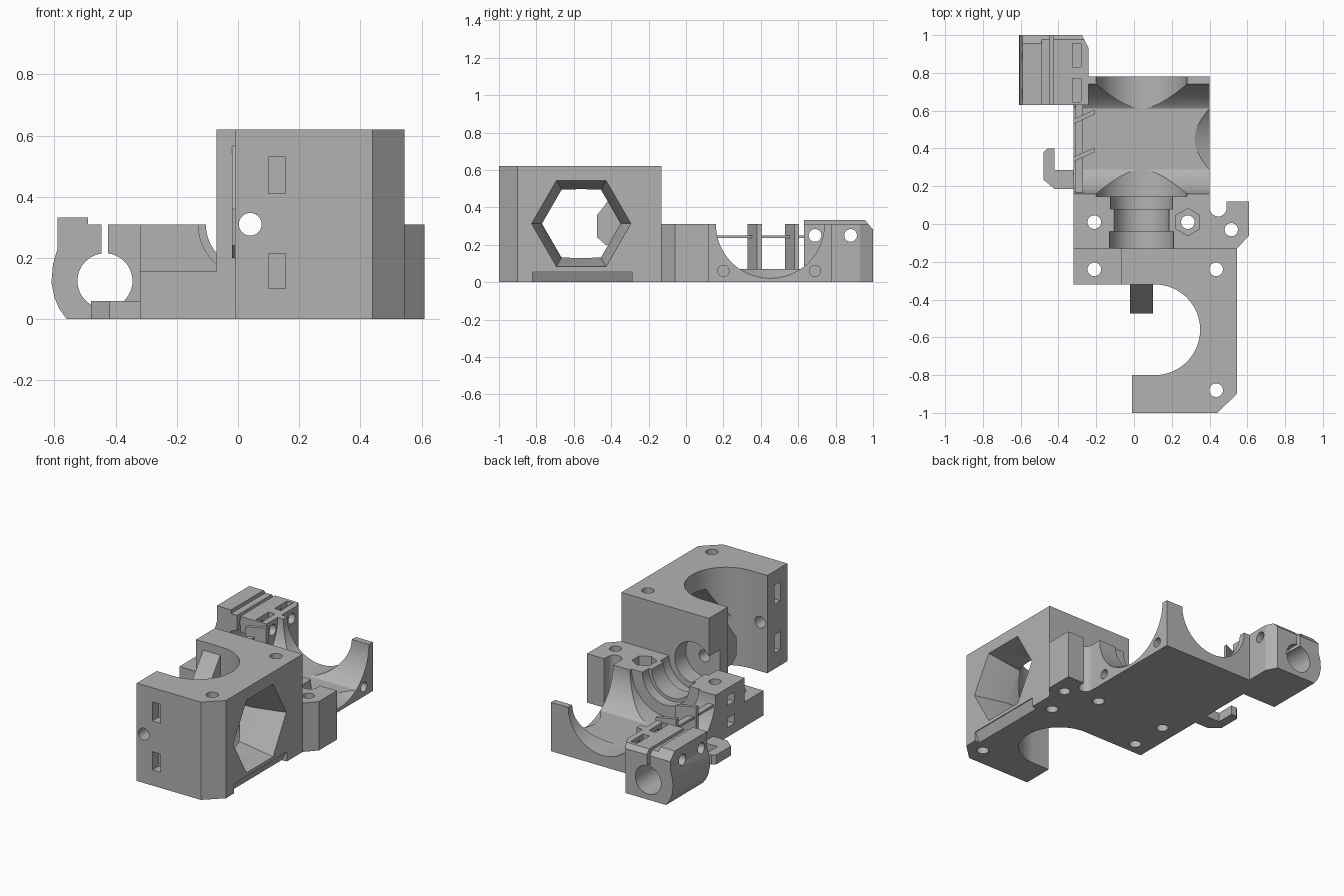
import bpy, bmesh, math

old = bpy.data.objects.get("Cube")
if old:
    bpy.data.objects.remove(old, do_unlink=True)

grey = bpy.data.materials.new("plain_grey")
grey.use_nodes = True
grey.diffuse_color = (0.45, 0.45, 0.45, 1)
grey.node_tree.nodes["Principled BSDF"].inputs["Base Color"].default_value = (0.45, 0.45, 0.45, 1)


def prism(name, axis, pts, a, b, end=None):
    """Solid between two planes on an axis, with an optional different end outline."""
    place = {"x": lambda p, t: (t, p[0], p[1]),
             "y": lambda p, t: (p[0], t, p[1]),
             "z": lambda p, t: (p[0], p[1], t)}[axis]
    bm = bmesh.new()
    lo = [bm.verts.new(place(p, a)) for p in pts]
    hi = [bm.verts.new(place(p, b)) for p in (end or pts)]
    bm.faces.new(lo)
    bm.faces.new(hi)
    for i in range(len(lo)):
        j = (i + 1) % len(lo)
        bm.faces.new((lo[i], lo[j], hi[j], hi[i]))
    bmesh.ops.recalc_face_normals(bm, faces=bm.faces)
    mesh = bpy.data.meshes.new(name)
    bm.to_mesh(mesh)
    bm.free()
    ob = bpy.data.objects.new(name, mesh)
    mesh.materials.append(grey)
    bpy.context.collection.objects.link(ob)
    return ob


def arc(u, v, r, start=0, stop=360, n=48):
    full = abs(stop - start) == 360
    steps = n if full else n + 1
    angles = [math.radians(start + (stop - start) * i / n) for i in range(steps)]
    return [(u + r * math.cos(t), v + r * math.sin(t)) for t in angles]


def box(name, x0, x1, y0, y1, z0, z1):
    return prism(name, "z", [(x0, y0), (x1, y0), (x1, y1), (x0, y1)], z0, z1)


def drill(axis, u, v, r, a, b, n=32):
    return prism("cutter", axis, arc(u, v, r, n=n), a, b)


def cut(ob, cutters):
    for c in cutters:
        c.hide_render = True
        mod = ob.modifiers.new("cut", "BOOLEAN")
        mod.operation, mod.solver, mod.object = "DIFFERENCE", "EXACT", c
        bpy.context.view_layer.objects.active = ob
        bpy.ops.object.modifier_apply(modifier=mod.name)
        bpy.data.objects.remove(c, do_unlink=True)


AX, AZ = 0.04, 0.31   # main axis along y
SY = 0.45             # centre of the crosswise saddle

# Tall mount with a round bay open to the side
bay = arc(0.11, -0.56, 0.24, 90, -90)
tall = prism("tall_mount", "z", [(-0.01, -1), (0.44, -1), (0.545, -0.9), (0.545, -0.13),
             (-0.07, -0.13), (-0.07, -0.32)] + bay + [(-0.01, -0.8)], 0, 0.62)
hexes = [arc(-0.56, 0.313, r, n=6) for r in (0.266, 0.21)]
cuts = [prism("cutter", "x", hexes[0], 0.546, 0.34, hexes[1]),
        prism("cutter", "x", hexes[1], 0.345, 0.12),
        prism("cutter", "y", [(0.5, -0.02), (0.6, -0.02), (0.6, 0.06), (0.54, 0.06)], -0.82, -0.29),
        drill("y", AX, AZ, 0.037, -1.1, 0),
        drill("y", AX, AZ, 0.13, -0.24, -0.1)]
for y in (-0.24, -0.88):
    cuts.append(drill("z", 0.435, y, 0.036, -0.1, 0.7))
for z0, z1 in ((0.1, 0.215), (0.41, 0.53)):
    cuts.append(box("cutter", 0.1, 0.155, -1.1, -0.94, z0, z1))
    cuts.append(box("cutter", -0.1, 0.08, -0.93, -0.87, z0, z1))
cut(tall, cuts)

# Sloped guide nose inside the bay
nose = prism("guide_nose", "x", [(-0.31, 0.2), (-0.43, 0.2), (-0.475, 0.24), (-0.475, 0.36),
             (-0.45, 0.39), (-0.31, 0.58)], -0.02, 0.1)
cut(nose, [drill("y", AX, AZ, 0.037, -0.6, -0.2)])

# Low ledge beside the tall mount
ledge = box("side_ledge", -0.32, -0.01, -0.32, -0.13, 0, 0.157)
cut(ledge, [drill("z", -0.21, -0.24, 0.036, -0.1, 0.3)])

# Base body with saddle and stepped bore
base = prism("base_body", "z", [(-0.32, -0.13), (0.4, -0.13), (0.4, 0.78), (-0.24, 0.78),
             (-0.24, 0.63), (-0.32, 0.63)], 0, AZ)
saddle = [(y, max(z, 0.07)) for y, z in arc(SY, AZ, 0.29, 180, 360, 64)]
saddle += [(SY + 0.29, 0.5), (SY - 0.29, 0.5)]
cuts = [prism("cutter", "x", saddle, -0.4, 0.5),
        prism("cutter", "x", arc(SY, AZ, 0.23), 0.305, 0.41, arc(SY, AZ, 0.296)),
        drill("y", AX, AZ, 0.24, 0.145, 0.9, 64)]
for r, y0, y1 in ((0.17, -0.2, -0.04), (0.145, -0.06, 0.1), (0.165, 0.08, 0.2)):
    cuts.append(drill("y", AX, AZ, r, y0, y1, 48))
cuts += [drill("z", -0.21, 0.01, 0.036, -0.1, 0.4),
         drill("z", 0.285, 0.01, 0.036, -0.1, 0.4),
         prism("cutter", "z", arc(0.285, 0.01, 0.072, 30, 390, 6), 0.22, 0.4)]
for y in (0.2, 0.69):
    cuts.append(drill("x", y, 0.06, 0.03, 0.28, 0.5))
for z in (0.06, 0.2):
    cuts.append(box("cutter", -0.4, -0.16, -0.03, 0.04, z, z + 0.06))
cut(base, cuts)

# Side ear with a round notch
ear = prism("side_ear", "z", [(0.4, -0.13), (0.545, -0.13), (0.61, -0.06), (0.61, 0.12),
            (0.49, 0.12)] + arc(0.445, 0.085, 0.045, 0, -180, 20) + [(0.4, 0.06)], 0, AZ)
cut(ear, [drill("z", 0.515, -0.03, 0.035, -0.1, 0.4)])

# Rod clamp with split collar
outline = [(-0.56, 0), (-0.24, 0), (-0.24, 0.31), (-0.49, 0.31), (-0.49, 0.333), (-0.59, 0.333),
           (-0.59, 0.23), (-0.605, 0.18), (-0.61, 0.12), (-0.6, 0.07), (-0.585, 0.035)]
clamp = prism("rod_clamp", "y", outline, 0.63, 1)
cuts = [drill("y", -0.435, 0.125, 0.09, 0.5, 1.1, 48),
        box("cutter", -0.447, -0.425, 0.5, 1.1, 0.15, 0.4),
        prism("cutter", "z", [(-0.28, 1.01), (-0.23, 1.01), (-0.23, 0.91)], -0.1, 0.4),
        prism("cutter", "x", [(0.95, 0.34), (1.01, 0.34), (1.01, 0.27)], -0.7, -0.1)]
for y in (0.69, 0.88):
    cuts.append(drill("x", y, 0.25, 0.034, -0.7, -0.1))
for y in (0.645, 0.83):
    cuts.append(box("cutter", -0.325, -0.28, y, y + 0.125, 0.2, 0.4))
cut(clamp, cuts)

# Slanted posts and the thin bar between them
for i, y in enumerate((0.33, 0.53)):
    prism("slanted_post_%d" % (i + 1), "z", [(-0.32, y), (-0.21, y + 0.05), (-0.21, y + 0.075),
          (-0.32, y + 0.025)], 0.04, AZ)
box("thin_bar", -0.31, -0.27, 0.15, 0.64, 0.235, 0.25)

# Cable hook
prism("cable_hook", "z", [(-0.31, 0.185), (-0.42, 0.185), (-0.48, 0.235), (-0.48, 0.38),
      (-0.46, 0.4), (-0.42, 0.4), (-0.42, 0.285), (-0.31, 0.285)], 0, 0.06)

# Smooth the round walls, keep edges sharp
bpy.ops.object.select_all(action="DESELECT")
for ob in bpy.context.scene.objects:
    if ob.type == "MESH":
        ob.select_set(True)
        bpy.context.view_layer.objects.active = ob
bpy.ops.object.shade_smooth_by_angle(angle=math.radians(25))
